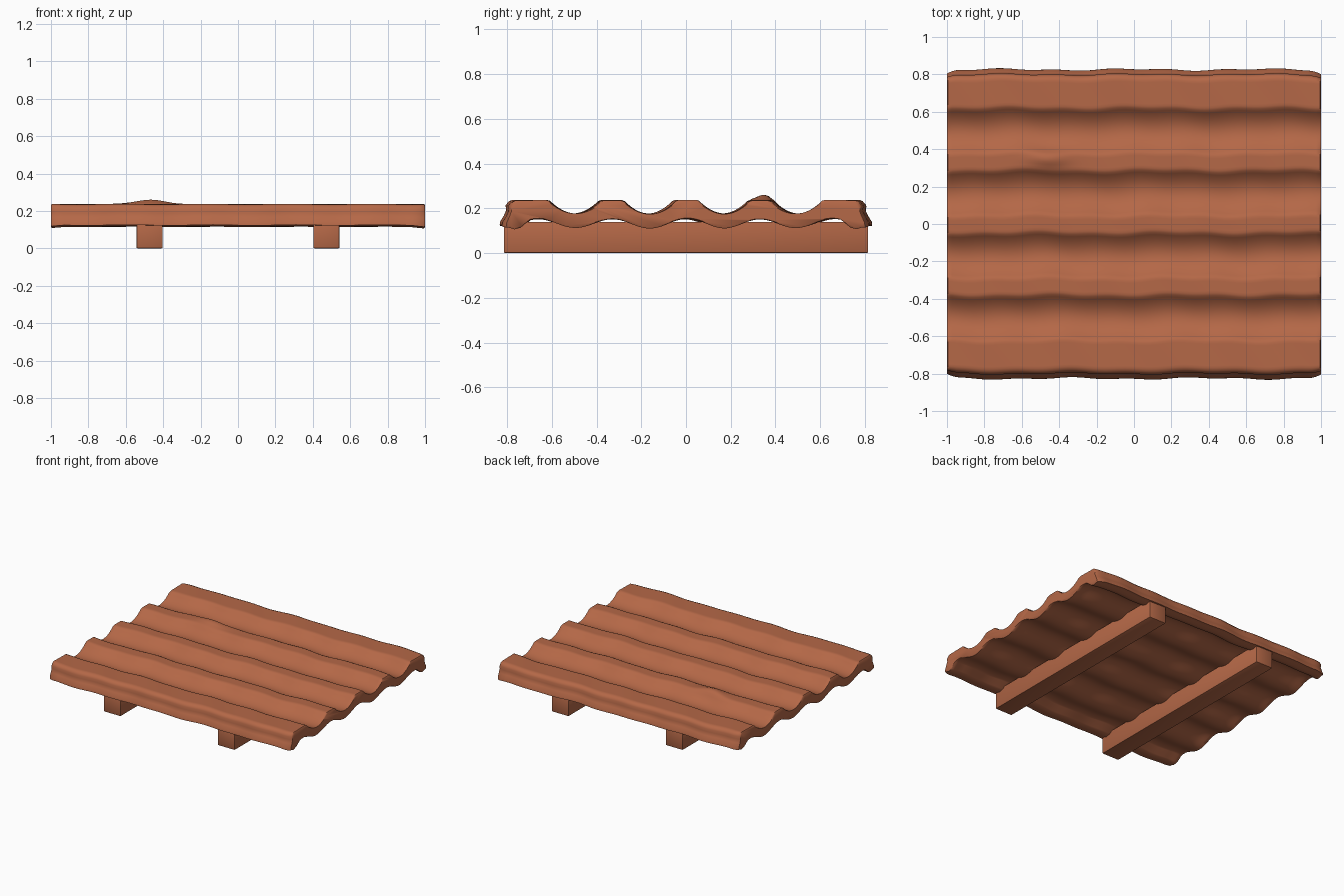
import bpy, bmesh, math

if "Cube" in bpy.data.objects:
    bpy.data.objects.remove(bpy.data.objects["Cube"])

clay = bpy.data.materials.new("terracotta")
clay.diffuse_color = (0.46, 0.138, 0.063, 1)
clay.use_nodes = True
clay.node_tree.nodes["Principled BSDF"].inputs["Base Color"].default_value = clay.diffuse_color


def finish(name, bm, angle):
    bmesh.ops.recalc_face_normals(bm, faces=bm.faces)
    me = bpy.data.meshes.new(name)
    bm.to_mesh(me)
    bm.free()
    me.materials.append(clay)
    ob = bpy.data.objects.new(name, me)
    bpy.context.collection.objects.link(ob)
    bpy.context.view_layer.objects.active = ob
    ob.select_set(True)
    bpy.ops.object.shade_smooth_by_angle(angle=math.radians(angle))
    ob.select_set(False)
    return ob


# Corrugation: flat ridges with scooped troughs, wavy underside
TROUGHS = (-0.5, -0.167, 0.167, 0.5)


def top_z(y):
    d = min(abs(y - t) for t in TROUGHS)
    return min(0.236, 0.175 + 0.061 * (d / 0.12) ** 2)


def bottom_z(y):
    return 0.139 + 0.021 * math.cos(2 * math.pi * y / 0.333)


lip_top = [(0.785, 0.23), (0.80, 0.212), (0.797, 0.19), (0.808, 0.165), (0.825, 0.138)]
lip_low = [(0.826, 0.124), (0.80, 0.122), (0.775, 0.115), (0.74, 0.122)]
N = 120
ys = [-0.77 + 1.54 * i / N for i in range(N + 1)]
half = [(y, top_z(y)) for y in ys] + lip_top + lip_low
yb = [0.70 - 1.40 * i / 70 for i in range(71)]
profile = half + [(y, bottom_z(y)) for y in yb]
profile += [(-y, z) for y, z in reversed(lip_top + lip_low)]


def weathered(x, y, z):
    """Slight hand-made waviness, rounded corners and one raised patch."""
    edge = max(0, (abs(y) - 0.74) / 0.09)
    wob = 0.005 * math.sin(9 * x + 2 * y) + 0.004 * math.sin(21 * x + 5 * y)
    y2 = y + wob * (1 if abs(y) < 0.74 else 0.8)
    end = max(0, (abs(x) - 0.93) / 0.07)
    y2 -= math.copysign(0.022 * edge * end ** 2, y)
    z2 = z + 0.002 * math.sin(14 * x + 11 * y)
    if z > 0.18:
        r = ((x + 0.46) / 0.12) ** 2 + ((y - 0.35) / 0.05) ** 2
        z2 += 0.025 * math.exp(-r * 1.2)
    elif z < 0.165:
        z2 -= 0.008 * end
    return x, y2, z2


bm = bmesh.new()
rings = []
M = 90
for i in range(M + 1):
    x = -0.995 + 1.99 * i / M
    rings.append([bm.verts.new(weathered(x, y, z)) for y, z in profile])
n = len(profile)
for a, b in zip(rings, rings[1:]):
    for j in range(n):
        k = (j + 1) % n
        bm.faces.new((a[j], a[k], b[k], b[j]))
# Slightly inset, softened end caps
for ring, s in ((rings[0], -1), (rings[-1], 1)):
    cy, cz = 0.0, 0.175
    cap = [bm.verts.new((s * 1.0, v.co.y * 0.995, cz + (v.co.z - cz) * 0.88)) for v in ring]
    for j in range(n):
        k = (j + 1) % n
        bm.faces.new((ring[j], ring[k], cap[k], cap[j]))
    bm.faces.new(cap)
finish("corrugated_roof_panel", bm, 50)

# Two square support battens under the panel
for name, x in (("left_batten", -0.473), ("right_batten", 0.473)):
    bm = bmesh.new()
    bmesh.ops.create_cube(bm, size=1)
    for v in bm.verts:
        v.co = (x + v.co.x * 0.14, v.co.y * 1.63, 0.07 + v.co.z * 0.14)
    bmesh.ops.bevel(bm, geom=bm.edges[:], offset=0.006, segments=2, affect='EDGES', profile=0.5)
    finish(name, bm, 40)
